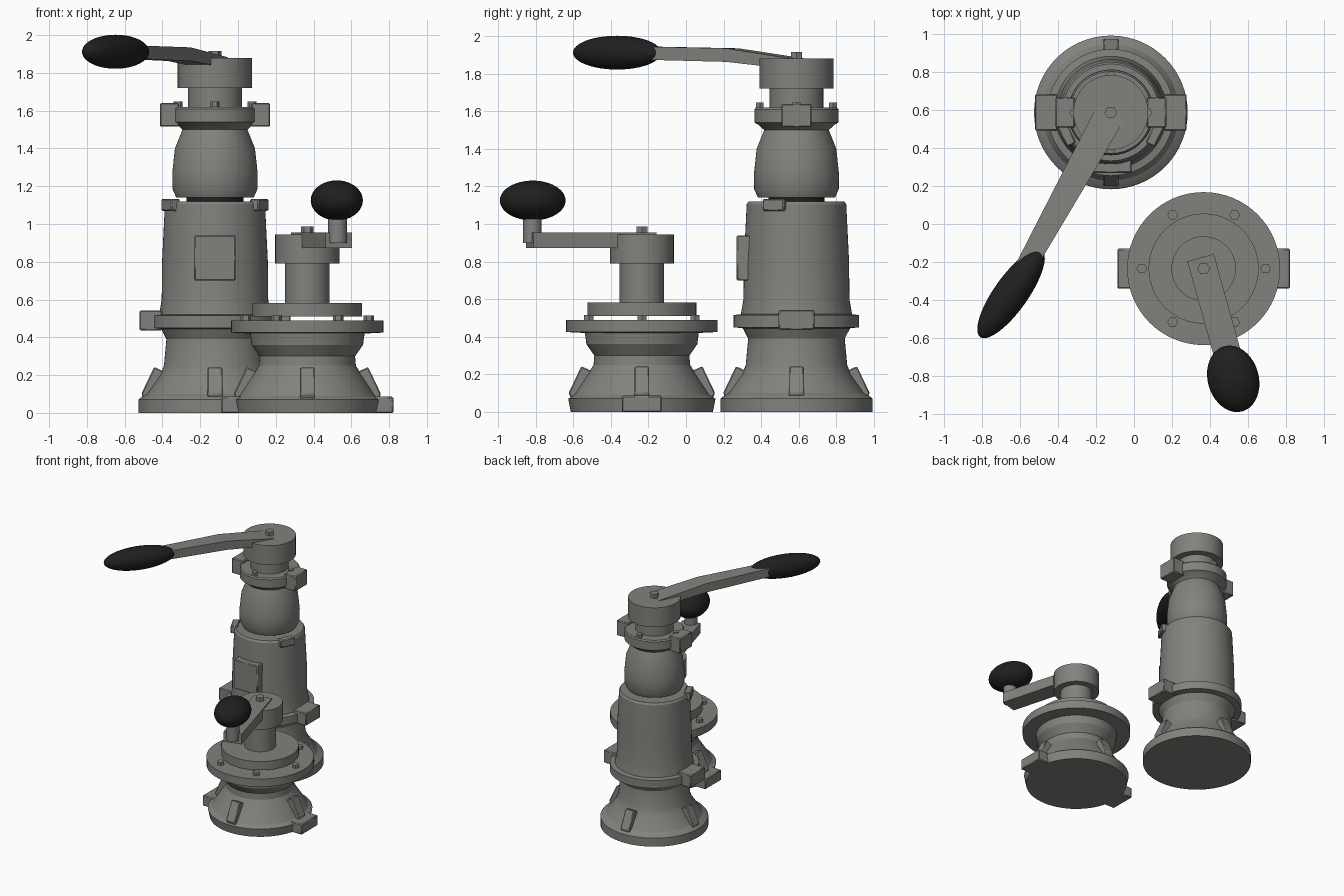
import bpy, bmesh, math
from mathutils import Matrix, Vector

if "Cube" in bpy.data.objects:
    bpy.data.objects.remove(bpy.data.objects["Cube"])


def material(name, rgb):
    m = bpy.data.materials.new(name)
    m.diffuse_color = (*rgb, 1)
    m.use_nodes = True
    m.node_tree.nodes["Principled BSDF"].inputs["Base Color"].default_value = m.diffuse_color
    return m


GREY = material("cast_grey", (0.22, 0.225, 0.205))
BLACK = material("grip_black", (0.014, 0.014, 0.014))


def finish(name, bm, mat, matrix=Matrix(), bevel=0):
    bmesh.ops.recalc_face_normals(bm, faces=bm.faces)
    me = bpy.data.meshes.new(name)
    bm.to_mesh(me)
    bm.free()
    me.materials.append(mat)
    ob = bpy.data.objects.new(name, me)
    bpy.context.collection.objects.link(ob)
    ob.matrix_world = matrix
    if bevel:
        mod = ob.modifiers.new("soft_edges", 'BEVEL')
        mod.width = bevel
        mod.segments = 1
    bpy.ops.object.select_all(action='DESELECT')
    ob.select_set(True)
    bpy.context.view_layer.objects.active = ob
    bpy.ops.object.shade_smooth_by_angle(angle=math.radians(24))
    return ob


def lathe(name, profile, centre, mat=GREY, n=64):
    """Closed solid of revolution from (radius, height) pairs."""
    bm = bmesh.new()
    rings = [[bm.verts.new((r * math.cos(2 * math.pi * i / n), r * math.sin(2 * math.pi * i / n), z))
              for i in range(n)] for r, z in profile]
    for a, b in zip(rings, rings[1:]):
        for i in range(n):
            j = (i + 1) % n
            bm.faces.new((a[i], a[j], b[j], b[i]))
    bm.faces.new(rings[0])
    bm.faces.new(rings[-1])
    return finish(name, bm, mat, Matrix.Translation((*centre, 0)))


def cylinder(name, r, z0, z1, centre, mat=GREY, n=64):
    return lathe(name, [(r, z0), (r, z1)], centre, mat, n)


def bar(name, outline, widths, centre, angle, bevel=0.006):
    """Side outline (distance, height) given thickness, pointing outward at an angle."""
    bm = bmesh.new()
    sides = [[bm.verts.new((s, k * w / 2, z)) for (s, z), w in zip(outline, widths)] for k in (-1, 1)]
    n = len(outline)
    bm.faces.new(sides[0])
    bm.faces.new(sides[1])
    for i in range(n):
        j = (i + 1) % n
        bm.faces.new((sides[0][i], sides[0][j], sides[1][j], sides[1][i]))
    return finish(name, bm, GREY, Matrix.Translation((*centre, 0)) @ Matrix.Rotation(angle, 4, 'Z'), bevel)


def block(name, r0, r1, width, z0, z1, centre, deg, bevel=0.006):
    return bar(name, [(r0, z0), (r1, z0), (r1, z1), (r0, z1)], [width] * 4, centre,
               math.radians(deg), bevel)


def ellipsoid(name, centre, radii, angle):
    bm = bmesh.new()
    bmesh.ops.create_uvsphere(bm, u_segments=40, v_segments=24, radius=1)
    bmesh.ops.scale(bm, vec=Vector(radii), verts=bm.verts)
    return finish(name, bm, BLACK, Matrix.Translation(centre) @ Matrix.Rotation(angle, 4, 'Z'))


def bolts(name, count, ring_r, r, z0, z1, centre):
    for i in range(count):
        a = 2 * math.pi * i / count
        cylinder(f"{name}_{i + 1}", r, z0, z1,
                 (centre[0] + ring_r * math.cos(a), centre[1] + ring_r * math.sin(a)), n=6)


def ribs(name, centre):
    outline = [(0.24, 0.07), (0.375, 0.07), (0.39, 0.10), (0.322, 0.243), (0.24, 0.205)]
    for i in range(4):
        bar(f"{name}_{i + 1}", outline, [0.078] * 5, centre, i * math.pi / 2)


T = (-0.122, 0.588)   # tall unit
S = (0.367, -0.235)   # short unit

# tall unit: foot, ring and main body
lathe("tall_body", [(0.405, 0), (0.405, 0.07), (0.395, 0.08), (0.36, 0.1), (0.29, 0.2), (0.27, 0.25),
                    (0.257, 0.39), (0.285, 0.445), (0.334, 0.45), (0.334, 0.515), (0.296, 0.52),
                    (0.282, 0.6), (0.28, 0.8), (0.265, 1.105), (0.255, 1.12)], T)
cylinder("tall_groove", 0.15, 1.115, 1.145, T, BLACK)
# tall unit: upper drum and ring
lathe("tall_drum", [(0.205, 1.14), (0.225, 1.185), (0.226, 1.27), (0.212, 1.4), (0.172, 1.5),
                    (0.205, 1.53), (0.224, 1.54), (0.224, 1.61), (0.216, 1.62)], T)
cylinder("tall_neck", 0.143, 1.61, 1.73, T)
cylinder("tall_cap", 0.197, 1.72, 1.88, T)
cylinder("tall_cap_bolt", 0.034, 1.87, 1.915, T, n=6)
bolts("tall_ring_bolt", 4, 0.195, 0.024, 1.61, 1.648, T)
ribs("tall_rib", T)
# tall unit: side lugs, rim tabs and front plate
for side, deg in (("right", 0), ("left", 180)):
    block(f"upper_lug_{side}", 0.19, 0.292, 0.16, 1.515, 1.64, T, deg)
    block(f"lower_lug_{side}", 0.28, 0.4, 0.19, 0.437, 0.542, T, deg)
for side, deg in (("right", -26), ("left", 206)):
    block(f"rim_tab_{side}", 0.235, 0.287, 0.125, 1.07, 1.133, T, deg)
block("front_plate", 0.24, 0.318, 0.22, 0.70, 0.94, T, -90)

# tall unit: bent crank arm and long grip
bar("tall_arm", [(0, 1.825), (0.39, 1.863), (0.93, 1.875), (0.93, 1.945), (0.39, 1.935), (0, 1.882)],
    [0.16, 0.14, 0.105, 0.105, 0.14, 0.16], T, math.atan2(-0.94, -0.52), 0)
ellipsoid("tall_grip", (-0.648, -0.367, 1.912), (0.281, 0.09, 0.09), math.atan2(-0.816, -0.577))

# short unit: foot and flange
lathe("short_body", [(0.378, 0), (0.392, 0.07), (0.36, 0.09), (0.285, 0.205), (0.257, 0.25), (0.253, 0.3),
                     (0.295, 0.36), (0.303, 0.42), (0.403, 0.425), (0.403, 0.49)], S)
# short unit: plate, neck and cap
cylinder("short_plate", 0.29, 0.51, 0.582, S)
cylinder("short_neck", 0.118, 0.575, 0.80, S)
cylinder("short_cap", 0.17, 0.79, 0.945, S)
cylinder("short_cap_bolt", 0.034, 0.94, 0.988, S, n=6)
bolts("flange_bolt", 6, 0.326, 0.028, 0.485, 0.515, S)
ribs("short_rib", S)
for side, deg in (("right", 0), ("left", 180)):
    block(f"foot_lug_{side}", 0.33, 0.455, 0.21, 0, 0.086, S, deg)

# short unit: straight crank arm, post and knob
aim = math.atan2(-0.963, 0.268)
block("short_arm", -0.06, 0.62, 0.145, 0.872, 0.956, S, math.degrees(aim), 0)
cylinder("knob_post", 0.05, 0.9, 1.06, (0.527, -0.818), n=32)
ellipsoid("short_knob", (0.523, -0.816, 1.125), (0.178, 0.1345, 0.106), aim)
